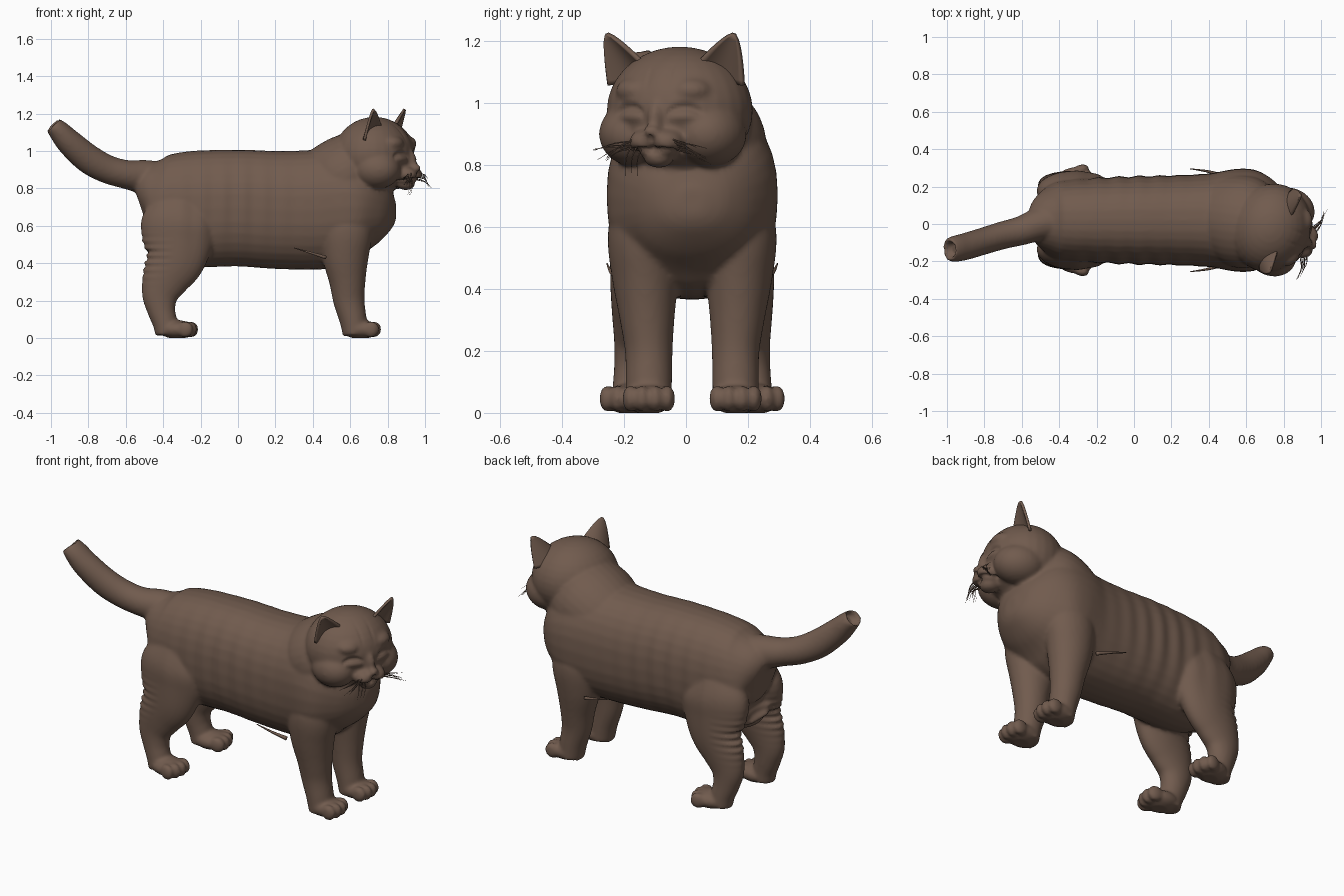
import bpy, bmesh, math, random
from mathutils import Vector, Matrix

if "Cube" in bpy.data.objects:
    bpy.data.objects.remove(bpy.data.objects["Cube"])

random.seed(4)
fur = bpy.data.materials.new("brown fur")
fur.diffuse_color = (0.165, 0.105, 0.076, 1)
fur.use_nodes = True
fur.node_tree.nodes["Principled BSDF"].inputs["Base Color"].default_value = fur.diffuse_color
YC = 0.02                                                   # body midline
HEAD = Matrix.Translation((0.73, -0.02, 0)) @ Matrix.Rotation(math.radians(-22), 4, 'Z')
HEAD_INV = HEAD.inverted()


def finish(name, bm):
    bmesh.ops.recalc_face_normals(bm, faces=bm.faces)
    me = bpy.data.meshes.new(name)
    bm.to_mesh(me)
    bm.free()
    me.materials.append(fur)
    ob = bpy.data.objects.new(name, me)
    bpy.context.collection.objects.link(ob)
    for p in me.polygons:
        p.use_smooth = True
    return ob


def spline(pts, sub):
    """Catmull-Rom through tuples of numbers."""
    pts = [Vector(p) for p in pts]
    out = []
    for i in range(len(pts) - 1):
        a, b, c, d = pts[max(i - 1, 0)], pts[i], pts[i + 1], pts[min(i + 2, len(pts) - 1)]
        for k in range(sub):
            t = k / sub
            out.append(0.5 * (2 * b + (c - a) * t + (2 * a - 5 * b + 4 * c - d) * t * t
                              + (3 * b - a - 3 * c + d) * t ** 3))
    return out + [pts[-1]]


def loft(bm, stations, sub=6, n=32, power=2.0):
    """Stations are x, y, z, half-width along y, half-width across the path."""
    st = spline(stations, sub)
    rings = []
    for i, s in enumerate(st):
        t = (st[min(i + 1, len(st) - 1)] - st[max(i - 1, 0)])[:3]
        t = Vector(t).normalized()
        side = (Vector((0, 1, 0)) - t * t.y).normalized()
        up = side.cross(t)
        ring = []
        for k in range(n):
            a = 2 * math.pi * k / n
            c, q = math.cos(a), math.sin(a)
            c = math.copysign(abs(c) ** (2 / power), c)
            q = math.copysign(abs(q) ** (2 / power), q)
            ring.append(bm.verts.new(Vector(s[:3]) + side * c * s[3] + up * q * s[4]))
        rings.append(ring)
    for r, s in zip(rings, rings[1:]):
        for k in range(n):
            bm.faces.new((r[k], r[(k + 1) % n], s[(k + 1) % n], s[k]))
    bm.faces.new(rings[0])
    bm.faces.new(rings[-1])


def blob(bm, pos, rad, frame=Matrix.Identity(4)):
    m = frame @ Matrix.Translation(pos) @ Matrix.Diagonal((*rad, 1))
    bmesh.ops.create_uvsphere(bm, u_segments=28, v_segments=18, radius=1, matrix=m)


bm = bmesh.new()
# torso and neck
loft(bm, [(-0.52, YC, 0.70, 0.09, 0.13), (-0.48, YC, 0.71, 0.17, 0.22), (-0.40, YC, 0.70, 0.21, 0.28),
          (-0.25, YC, 0.69, 0.225, 0.31), (0.0, YC, 0.695, 0.235, 0.312), (0.2, YC, 0.685, 0.24, 0.315),
          (0.4, YC, 0.685, 0.25, 0.32), (0.55, YC, 0.70, 0.275, 0.32), (0.66, YC, 0.70, 0.265, 0.28),
          (0.76, YC, 0.69, 0.20, 0.19), (0.82, YC, 0.685, 0.12, 0.11), (0.845, YC, 0.685, 0.04, 0.04)], power=2.3)
loft(bm, [(0.42, YC, 0.78, 0.2, 0.2), (0.52, YC, 0.83, 0.24, 0.22), (0.62, 0.005, 0.88, 0.245, 0.22),
          (0.72, -0.01, 0.91, 0.2, 0.19)])
# tail
loft(bm, [(-0.38, 0.02, 0.84, 0.10, 0.10), (-0.5, 0.0, 0.86, 0.09, 0.092), (-0.6, -0.035, 0.875, 0.078, 0.077),
          (-0.7, -0.06, 0.903, 0.074, 0.076), (-0.8, -0.09, 0.958, 0.072, 0.078),
          (-0.9, -0.12, 1.045, 0.072, 0.07), (-0.955, -0.132, 1.105, 0.07, 0.058),
          (-0.99, -0.137, 1.14, 0.062, 0.046)])
# legs, paws and toes
for s in (-1, 1):
    loft(bm, [(x, YC + s * y, z, a, b) for x, y, z, a, b in (
        (0.58, 0.15, 0.70, 0.09, 0.12), (0.58, 0.16, 0.58, 0.112, 0.14), (0.575, 0.152, 0.44, 0.107, 0.125),
        (0.585, 0.145, 0.30, 0.088, 0.097), (0.593, 0.14, 0.20, 0.077, 0.084),
        (0.615, 0.14, 0.10, 0.075, 0.073), (0.63, 0.14, 0.02, 0.075, 0.07))])
    loft(bm, [(x, YC + s * y, z, a, b) for x, y, z, a, b in (
        (-0.29, 0.12, 0.74, 0.09, 0.15), (-0.31, 0.15, 0.62, 0.11, 0.205), (-0.32, 0.165, 0.52, 0.10, 0.195),
        (-0.335, 0.18, 0.42, 0.085, 0.16), (-0.385, 0.185, 0.32, 0.074, 0.13), (-0.415, 0.187, 0.23, 0.065, 0.1),
        (-0.41, 0.19, 0.15, 0.062, 0.076), (-0.39, 0.195, 0.08, 0.062, 0.066),
        (-0.38, 0.197, 0.02, 0.062, 0.062))])
    for px, py, yaw in ((0.655, 0.14, 0), (-0.325, 0.203, 12)):
        foot = Matrix.Translation((px, YC + s * py, 0)) @ Matrix.Rotation(math.radians(s * yaw), 4, 'Z')
        blob(bm, (0, 0, 0.045), (0.1, 0.08, 0.05), foot)
        for ty in (-0.06, -0.021, 0.021, 0.06):
            blob(bm, (0.078 - abs(ty) * 0.35, ty, 0.046), (0.042, 0.025, 0.044), foot)
# head masses in the turned head frame
blob(bm, (0, 0, 0.975), (0.215, 0.24, 0.207), HEAD)
blob(bm, (0.18, 0, 0.945), (0.06, 0.033, 0.075), HEAD)
blob(bm, (0.24, 0, 0.908), (0.027, 0.028, 0.02), HEAD)
blob(bm, (0.18, 0, 0.826), (0.05, 0.05, 0.036), HEAD)
for s in (-1, 1):
    blob(bm, (0.06, s * 0.13, 0.90), (0.135, 0.115, 0.105), HEAD)
    blob(bm, (0.19, s * 0.04, 0.875), (0.068, 0.052, 0.042), HEAD)
    blob(bm, (0.13, s * 0.09, 1.04), (0.07, 0.075, 0.045), HEAD)

# fuse everything into one skin
body = finish("cat_body", bm)
bpy.context.view_layer.objects.active = body
body.select_set(True)
rem = body.modifiers.new("fuse", 'REMESH')
rem.mode, rem.voxel_size = 'VOXEL', 0.01
smo = body.modifiers.new("soften", 'SMOOTH')
smo.factor, smo.iterations = 0.5, 6
for m in ("fuse", "soften"):
    bpy.ops.object.modifier_apply(modifier=m)


def bump(d, w):
    return math.exp(-(d / w) ** 2)


# skin folds, closed eyes, mouth and hollow tail tip
TIP = Vector((-0.992, -0.137, 1.142))
shift = []
for v in body.data.vertices:
    p, n, d = v.co, v.normal, 0.0
    d += 0.004 * math.sin(p.x * 57) * bump(p.x + 0.02, 0.3) * bump(p.z - 0.72, 0.25) * abs(n.y)
    if p.x < -0.35 and n.x < 0:
        d += 0.007 * math.sin(p.z * 160) * bump(p.z - 0.43, 0.09) * n.x * -1
    q = HEAD_INV @ p
    if q.x > 0.08 and p.z > 0.78:
        e = (abs(q.y) - 0.095) / 0.055
        if abs(e) < 1:
            fade = 1 - e * e
            d -= 0.014 * fade ** 0.5 * bump(q.z - 0.965 - 0.022 * fade, 0.011)
            d += 0.008 * fade * bump(q.z - 0.955, 0.014)
        if abs(q.y) < 0.075:
            d -= 0.012 * bump(q.z - 0.846 - 0.25 * abs(q.y) * (0.06 - abs(q.y)) * 10, 0.007)
        if 0.85 < q.z < 0.895:
            d -= 0.008 * bump(q.y, 0.007)
        if q.z > 1.04:
            d -= 0.004 * bump(abs(q.y) - 0.035, 0.007) * bump(q.z - 1.1, 0.04)
    move = n * d
    r = (p - TIP).length
    if r < 0.046 and p.x < -0.955:
        move = Vector((0.8, 0.08, -0.5)) * 0.045 * min(1, (0.046 - r) / 0.015)
    shift.append(move)
for v, m in zip(body.data.vertices, shift):
    v.co += m
    v.co.z = max(v.co.z, 0.0)
for p in body.data.polygons:
    p.use_smooth = True

# cupped ears
for s, name in ((-1, "ear_right"), (1, "ear_left")):
    bm = bmesh.new()
    base, tip = Vector((0.05, s * 0.155, 1.085)), Vector((0.085, s * 0.222, 1.222))
    wide, fwd = Vector((-0.25, s * 0.95, -0.35)), Vector((0.9, s * 0.35, 0.1))
    grid = []
    for j in range(11):
        t = j / 10
        w = 0.078 * (1 - t) ** 0.75 + 0.004
        grid.append([bm.verts.new(HEAD @ (base.lerp(tip, t) + wide * u * w
                     + fwd * (0.045 * (u * u - 0.8) * (1 - t)))) for u in [k / 6 - 1 for k in range(13)]])
    for a, b in zip(grid, grid[1:]):
        for k in range(12):
            bm.faces.new((a[k], a[k + 1], b[k + 1], b[k]))
    ear = finish(name, bm)
    sol = ear.modifiers.new("thickness", 'SOLIDIFY')
    sol.thickness, sol.offset = 0.014, 0


def hair(bm, pts, r):
    k = len(pts) - 1
    loft(bm, [(*p, r * (1 - 0.8 * i / k), r * (1 - 0.8 * i / k)) for i, p in enumerate(pts)], sub=4, n=6)


# whiskers
bm = bmesh.new()
for s in (-1, 1):
    for i in range(8):
        a = Vector((0.225 - 0.004 * i, s * (0.045 + 0.004 * i), 0.89 - 0.006 * i))
        b = Vector((0.25 - 0.02 * random.random(), s * random.uniform(0.15, 0.22), random.uniform(0.80, 0.86)))
        hair(bm, [HEAD @ a, HEAD @ (a.lerp(b, 0.5) + Vector((0.015, 0, 0.008))), HEAD @ b], 0.003)
for i in range(3):
    a = Vector((0.22, -0.04 - 0.02 * i, 0.86))
    hair(bm, [HEAD @ a, HEAD @ (a + Vector((0.02, -0.01, -0.04))), HEAD @ (a + Vector((0.01, -0.015, -0.095)))], 0.003)
finish("whiskers", bm)

# stiff tufts behind the elbows
bm = bmesh.new()
for s in (-1, 1):
    hair(bm, [(0.47, YC + s * 0.24, 0.43), (0.39, YC + s * 0.262, 0.455), (0.30, YC + s * 0.275, 0.482)], 0.011)
finish("elbow_tufts", bm)
